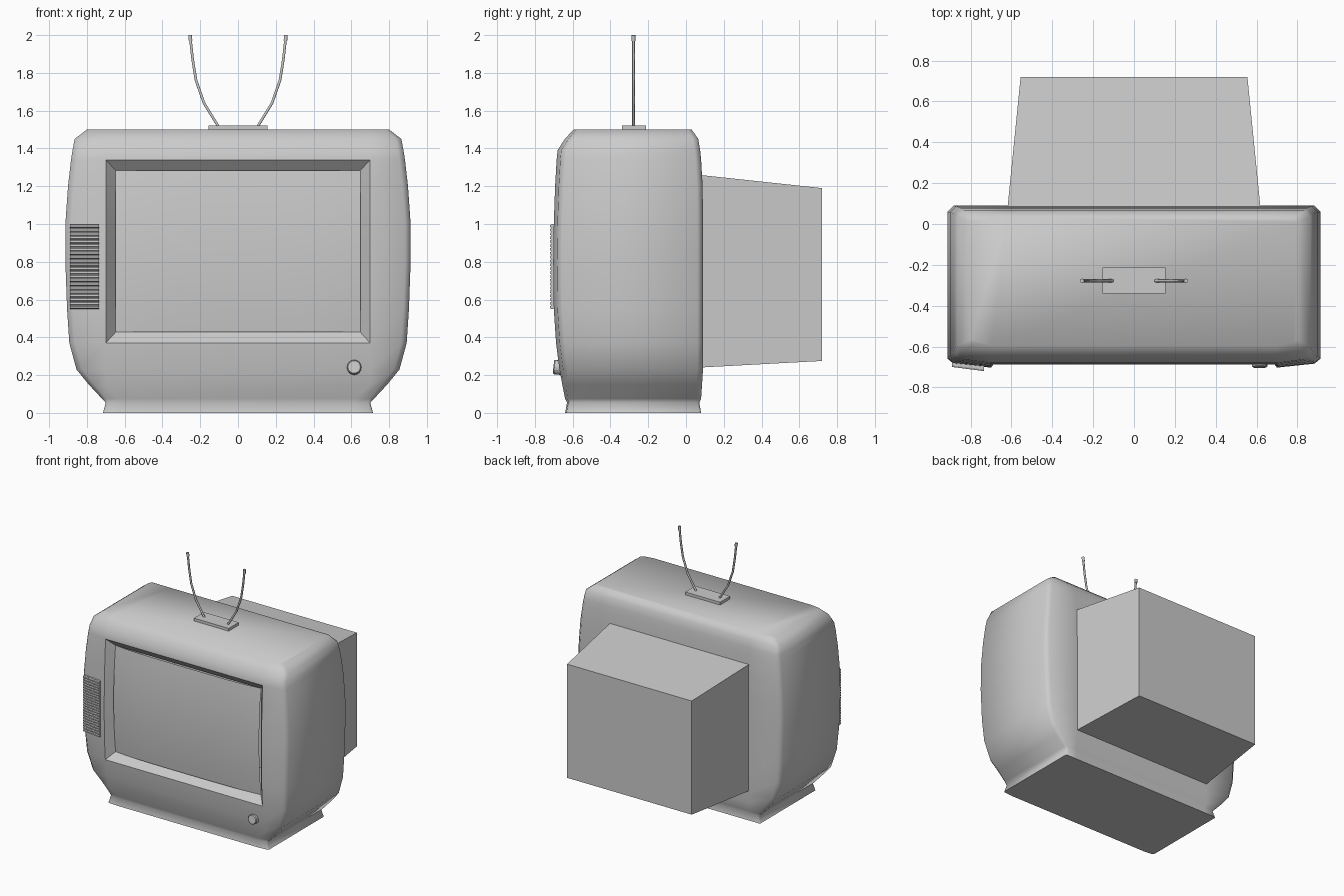
import bpy, bmesh
from math import radians, pi
from mathutils import Matrix

if "Cube" in bpy.data.objects:
    bpy.data.objects.remove(bpy.data.objects["Cube"])


def add_mesh(name, verts, faces, smooth=None):
    me = bpy.data.meshes.new(name)
    bm = bmesh.new()
    vs = [bm.verts.new(v) for v in verts]
    for f in faces:
        bm.faces.new([vs[i] for i in f])
    bmesh.ops.recalc_face_normals(bm, faces=bm.faces)
    bm.to_mesh(me)
    bm.free()
    ob = bpy.data.objects.new(name, me)
    bpy.context.collection.objects.link(ob)
    if smooth:
        bpy.ops.object.select_all(action='DESELECT')
        ob.select_set(True)
        bpy.context.view_layer.objects.active = ob
        bpy.ops.object.shade_smooth_by_angle(angle=radians(smooth))
    return ob


BOX = [(0, 1, 2, 3), (7, 6, 5, 4), (0, 4, 5, 1), (1, 5, 6, 2), (2, 6, 7, 3), (3, 7, 4, 0)]


def rect(x, y, z0, z1):
    return [(-x, y, z0), (x, y, z0), (x, y, z1), (-x, y, z1)]


# Cabinet: lofted sections of height, half width, front, back, corner size
SECTIONS = [
    (0.0, .715, -.64, .08, .01), (.055, .70, -.63, .07, .01), (.075, .72, -.64, .08, .02),
    (.15, .79, -.655, .085, .03), (.23, .855, -.67, .09, .03), (.37, .893, -.688, .09, .03),
    (.55, .905, -.70, .09, .03), (.8, .914, -.703, .09, .03), (1.0, .914, -.70, .09, .03),
    (1.2, .90, -.693, .088, .03), (1.34, .884, -.685, .08, .03), (1.39, .876, -.68, .075, .03),
    (1.45, .865, -.642, .065, .03), (1.5, .80, -.595, .03, .02)]
OPEN_LOW, OPEN_HIGH = .37, 1.34
verts, faces, opening = [], [], []
for z, w, f, b, c in SECTIONS:
    fx, bx = min(.70, w - .09), min(.62, w - .09)
    half = [(fx, f), (w - c, f + .65 * c), (w, f + 1.5 * c), (w, b - c), (w - c, b), (bx, b)]
    ring = half + [(-x, y) for x, y in reversed(half)]
    verts += [(x, y, z) for x, y in ring]
    if OPEN_LOW <= z <= OPEN_HIGH:
        opening.append((fx, f, z))
n = 12
for k in range(len(SECTIONS) - 1):
    for i in range(n):
        if i == n - 1 and OPEN_LOW <= SECTIONS[k][0] < OPEN_HIGH:
            continue  # screen opening
        j = (i + 1) % n
        faces.append((k * n + i, k * n + j, k * n + n + j, k * n + n + i))
faces += [tuple(range(n)), tuple(range(len(verts) - n, len(verts)))]
add_mesh("cabinet", verts, faces, 60)

# Sloping bezel inside the opening
outer = opening + [(-x, y, z) for x, y, z in reversed(opening)]
inner = [(x * .645 / .70, -.63, .855 + (z - .855) * .425 / .485) for x, y, z in outer]
m = len(outer)
add_mesh("screen_bezel", outer + inner,
         [(i, (i + 1) % m, m + (i + 1) % m, m + i) for i in range(m)], 30)

# Bulging glass
N = 12
verts = []
for j in range(N + 1):
    for i in range(N + 1):
        u, v = 2 * i / N - 1, 2 * j / N - 1
        verts.append((.648 * u, -.632 - .025 * (1 - v * v) - .02 * (1 - u ** 4), .855 + .428 * v))
faces = [(j * (N + 1) + i, j * (N + 1) + i + 1, (j + 1) * (N + 1) + i + 1, (j + 1) * (N + 1) + i)
         for j in range(N) for i in range(N)]
add_mesh("screen_glass", verts, faces, 60)

# Tapered rear housing
add_mesh("rear_housing", rect(.62, .07, .24, 1.26) + rect(.555, .72, .275, 1.19), BOX)

# Speaker grille: ridged profile swept across a slightly angled panel
RIDGES = 22
step = .45 / RIDGES
profile = [(.06, .55)]
for k in range(RIDGES):
    z = .55 + k * step
    profile += [(.008, z), (0, z + step * .2), (0, z + step * .7), (.008, z + step * .9)]
profile += [(.008, 1.0), (.06, 1.0)]
p = len(profile)
verts = [(-.89, -.70 + d, z) for d, z in profile] + [(-.735, -.72 + d, z) for d, z in profile]
faces = [(i, (i + 1) % p, p + (i + 1) % p, p + i) for i in range(p)]
faces += [tuple(range(p)), tuple(range(p, 2 * p))]
add_mesh("speaker_grille", verts, faces)

# Power knob
knob = add_mesh("power_knob", [], [])
bm = bmesh.new()
bmesh.ops.create_cone(bm, cap_ends=True, segments=16, radius1=.038, radius2=.038, depth=.06,
                      matrix=Matrix.Translation((.615, -.672, .24)) @ Matrix.Rotation(radians(84), 4, 'X'))
rim = [e for e in bm.edges if all(v.co.y < -.68 for v in e.verts)]
bmesh.ops.bevel(bm, geom=rim, offset=.005, segments=1, affect='EDGES')
bm.to_mesh(knob.data)
bm.free()

# Aerial base plate
add_mesh("aerial_base", rect(.155, -.34, 1.495, 1.522) + rect(.155, -.212, 1.495, 1.522), BOX)


def rod(name, points, radius):
    cu = bpy.data.curves.new(name, 'CURVE')
    cu.dimensions = '3D'
    cu.bevel_depth = radius
    cu.bevel_resolution = 1
    cu.use_fill_caps = True
    sp = cu.splines.new('POLY')
    sp.points.add(len(points) - 1)
    for pt, (x, z) in zip(sp.points, points):
        pt.co = (x, -.278, z, 1)
    bpy.context.collection.objects.link(bpy.data.objects.new(name, cu))


# Curved aerial rods with thicker tips
PATH = [(.10, 1.51), (.18, 1.64), (.222, 1.76), (.24, 1.87), (.252, 1.98)]
for side, s in (("left", -1), ("right", 1)):
    rod(side + "_aerial_rod", [(s * x, z) for x, z in PATH], .008)
    rod(side + "_aerial_tip", [(s * .251, 1.97), (s * .254, 2.0)], .011)
